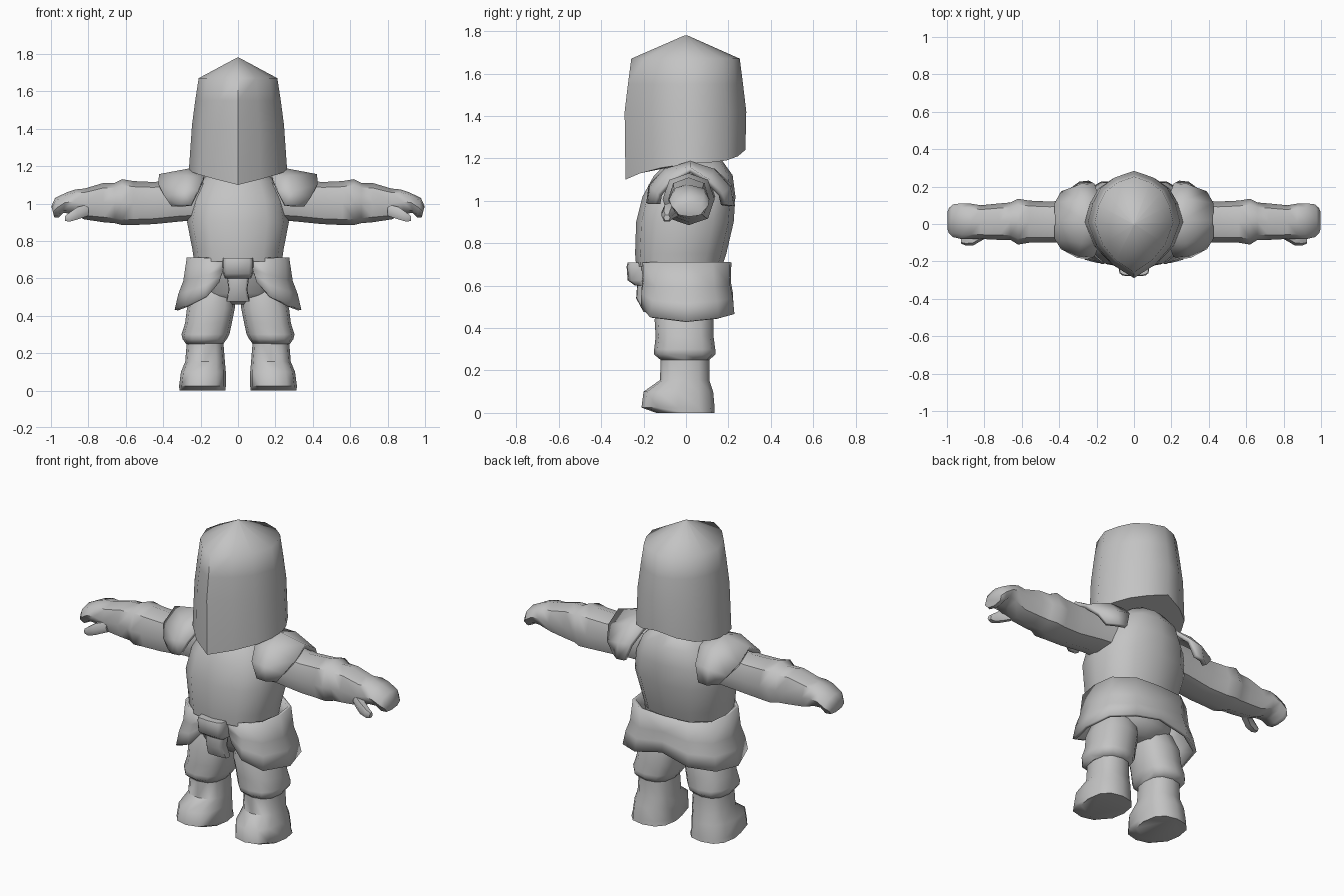
import bpy, bmesh, math

old = bpy.data.objects.get("Cube")
if old:
    bpy.data.objects.remove(old, do_unlink=True)

grey = bpy.data.materials.new("plain grey")
grey.use_nodes = True
grey.diffuse_color = (0.55, 0.55, 0.55, 1)
grey.node_tree.nodes["Principled BSDF"].inputs["Base Color"].default_value = (0.55, 0.55, 0.55, 1)


def loft(name, rings, closed=True, caps=True, mirror=False, thickness=0, angle=50):
    """Skin a list of equal-length point rings into one smooth part."""
    bm = bmesh.new()
    rows = [[bm.verts.new(p) for p in r] for r in rings]
    n = len(rows[0])
    for a, b in zip(rows, rows[1:]):
        for i in range(n if closed else n - 1):
            j = (i + 1) % n
            bm.faces.new((a[i], a[j], b[j], b[i]))
    if closed and caps:
        bm.faces.new(rows[0])
        bm.faces.new(rows[-1])
    bmesh.ops.remove_doubles(bm, verts=bm.verts, dist=0.0005)
    bmesh.ops.recalc_face_normals(bm, faces=bm.faces)
    me = bpy.data.meshes.new(name)
    bm.to_mesh(me)
    bm.free()
    me.materials.append(grey)
    ob = bpy.data.objects.new(name, me)
    bpy.context.collection.objects.link(ob)
    bpy.ops.object.select_all(action='DESELECT')
    ob.select_set(True)
    bpy.context.view_layer.objects.active = ob
    bpy.ops.object.shade_smooth_by_angle(angle=math.radians(angle))
    if mirror:
        m = ob.modifiers.new("mirror", 'MIRROR')
        m.use_clip = True
    if thickness:
        s = ob.modifiers.new("thickness", 'SOLIDIFY')
        s.thickness = thickness
        s.offset = 0
    return ob


def oval(n, p=0.8):
    """Unit outline, squarer for smaller p."""
    out = []
    for i in range(n):
        t = 2 * math.pi * i / n
        c, s = math.cos(t), math.sin(t)
        out.append((math.copysign(abs(c) ** p, c), math.copysign(abs(s) ** p, s)))
    return out


def level(z, cx, hw, yf, yb, p=0.8):
    """Horizontal ring: height, centre x, half width, front y, back y."""
    return [(cx + hw * u, (yf + yb) / 2 + (yb - yf) / 2 * v, z) for u, v in oval(12, p)]


def slice_x(x, y0, y1, z0, z1, n=8, lean=0):
    """Upright ring across the arm; lean shifts its lower side along x."""
    return [(x - lean * v, (y0 + y1) / 2 + (y1 - y0) / 2 * u, (z0 + z1) / 2 + (z1 - z0) / 2 * v)
            for u, v in oval(n, 0.85)]


# Hooded helmet: half plan (x, y, bottom z), pointed at front and back
plan = [(0, -0.285, 1.10), (0.12, -0.215, 1.13), (0.21, -0.12, 1.155), (0.263, 0.01, 1.175),
        (0.235, 0.11, 1.18), (0.19, 0.19, 1.19), (0.11, 0.245, 1.21), (0, 0.28, 1.24)]
plan += [(-x, y, z) for x, y, z in plan[-2:0:-1]]
helmet = [[(x, y, z) for x, y, z in plan]]
for z, sx, sy in ((1.42, 0.935, 1.015), (1.55, 0.87, 0.96), (1.67, 0.80, 0.905)):
    helmet.append([(x * sx, y * sy, z) for x, y, _ in plan])
helmet.append([(0, 0, 1.78)] * len(plan))
helmet_rings = helmet[:-1] + [[(x * 0.02, y * 0.02, 1.78) for x, y, _ in plan]]
loft("helmet", helmet_rings, angle=60)

# Body
loft("torso", [level(*r) for r in (
    (0.69, 0, 0.235, -0.235, 0.17), (0.75, 0, 0.243, -0.24, 0.19), (0.90, 0, 0.272, -0.235, 0.225),
    (1.02, 0, 0.25, -0.205, 0.233), (1.12, 0, 0.20, -0.15, 0.22), (1.19, 0, 0.12, -0.08, 0.17))])
loft("pelvis", [level(*r) for r in (
    (0.46, 0, 0.10, -0.09, 0.09), (0.52, 0, 0.20, -0.15, 0.14), (0.69, 0, 0.23, -0.19, 0.17))])

# Arms, ending in a mitten of fingers
loft("arm", [slice_x(*r) for r in (
    (0.18, -0.11, 0.14, 0.91, 1.13), (0.30, -0.10, 0.13, 0.905, 1.13), (0.45, -0.10, 0.12, 0.89, 1.115),
    (0.56, -0.10, 0.125, 0.885, 1.12), (0.62, -0.11, 0.135, 0.885, 1.13), (0.66, -0.085, 0.115, 0.895, 1.11),
    (0.72, -0.085, 0.11, 0.90, 1.11), (0.82, -0.08, 0.10, 0.915, 1.08))] + [
    slice_x(0.88, -0.08, 0.11, 0.945, 1.075, lean=0.01),
    slice_x(0.925, -0.08, 0.11, 0.95, 1.06, lean=0.01),
    slice_x(0.968, -0.07, 0.105, 0.925, 1.03, lean=-0.01),
    slice_x(0.99, -0.05, 0.085, 0.925, 0.985, lean=-0.008)], mirror=True)
loft("thumb", [slice_x(0.80, -0.08, -0.01, 0.93, 1.0, 6), slice_x(0.86, -0.115, -0.05, 0.91, 0.985, 6),
               slice_x(0.90, -0.115, -0.065, 0.90, 0.955, 6), slice_x(0.925, -0.105, -0.075, 0.905, 0.935, 6)],
     mirror=True)

# Shoulder plates: arches from front to back, (y, inner, middle and outer (x, z))
arch = [(-0.175, (0.25, 0.99), (0.30, 0.985), (0.35, 0.985)),
        (-0.165, (0.21, 1.07), (0.29, 1.06), (0.385, 1.03)),
        (-0.10, (0.185, 1.13), (0.28, 1.14), (0.42, 1.09)),
        (0.02, (0.175, 1.16), (0.26, 1.175), (0.42, 1.145)),
        (0.13, (0.185, 1.14), (0.28, 1.14), (0.42, 1.09)),
        (0.205, (0.21, 1.07), (0.29, 1.06), (0.385, 1.03)),
        (0.22, (0.24, 0.98), (0.29, 0.975), (0.34, 0.98))]
plate = []
for k, squeeze in ((1, 1.0), (2, 0.97), (3, 0.78)):
    plate.append([(a[k][0], 0.02 + (a[0] - 0.02) * squeeze, a[k][1]) for a in arch])
loft("shoulder_plate", plate, closed=False, mirror=True, thickness=0.025, angle=35)

# Skirt: half outline from front opening to back, top (x, y) and hem (x, y, z)
hem = [((0.06, -0.205), (0.10, -0.195, 0.58)), ((0.17, -0.195), (0.17, -0.205, 0.50)),
       ((0.245, -0.12), (0.275, -0.165, 0.45)), ((0.265, 0.0), (0.33, 0.0, 0.43)),
       ((0.25, 0.12), (0.295, 0.15, 0.445)), ((0.15, 0.195), (0.17, 0.22, 0.465)),
       ((0, 0.205), (0, 0.215, 0.505))]
skirt = []
for f, inset in ((0, 1.0), (0.45, 0.965), (0.7, 1.0), (1, 1.0)):
    skirt.append([((t[0] + (b[0] - t[0]) * f) * inset, (t[1] + (b[1] - t[1]) * f) * inset,
                   0.71 + (b[2] - 0.71) * f) for t, b in hem])
loft("skirt", skirt, closed=False, mirror=True, thickness=0.018)

# Belt knot and hanging cloth
loft("belt_knot", [level(*r, 0.45) for r in (
    (0.60, 0, 0.07, -0.24, -0.15), (0.625, 0, 0.08, -0.275, -0.15),
    (0.69, 0, 0.083, -0.28, -0.15), (0.71, 0, 0.08, -0.275, -0.15))])
loft("hanging_cloth", [level(*r, 0.45) for r in (
    (0.475, 0, 0.063, -0.20, -0.15), (0.54, 0, 0.05, -0.235, -0.16), (0.61, 0, 0.06, -0.23, -0.16))])

# Legs with padded thighs, and boots
loft("thigh", [level(*r) for r in (
    (0.53, 0.125, 0.11, -0.12, 0.10), (0.44, 0.145, 0.128, -0.148, 0.13), (0.36, 0.158, 0.125, -0.143, 0.13),
    (0.30, 0.174, 0.128, -0.15, 0.138), (0.275, 0.178, 0.118, -0.15, 0.138), (0.25, 0.178, 0.10, -0.12, 0.11))],
     mirror=True)
loft("boot", [level(*r) for r in (
    (0.27, 0.176, 0.097, -0.12, 0.11), (0.155, 0.176, 0.106, -0.122, 0.11), (0.10, 0.185, 0.12, -0.20, 0.128),
    (0.025, 0.19, 0.125, -0.21, 0.135), (0.0, 0.19, 0.123, -0.14, 0.135))], mirror=True)
